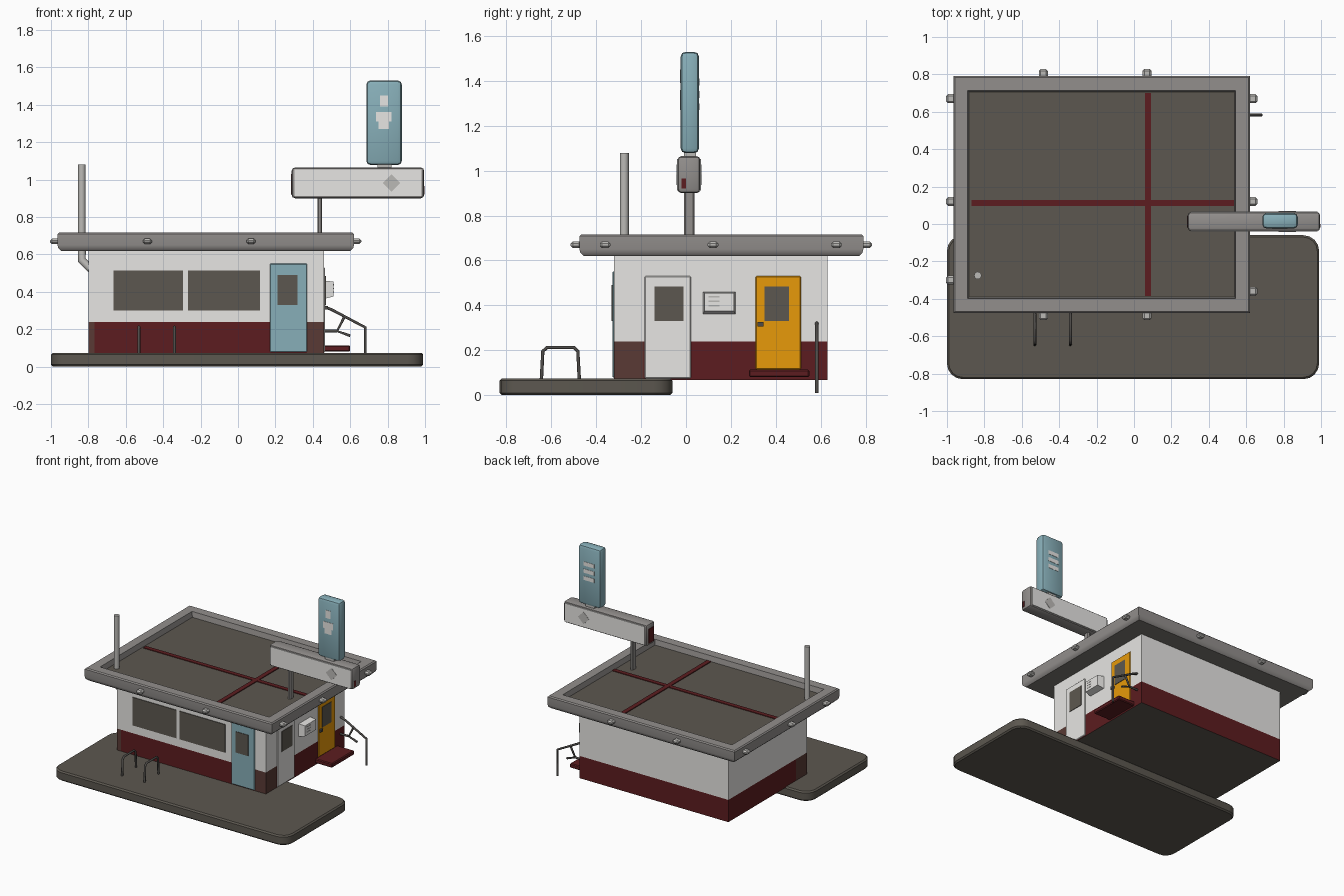
import bpy, bmesh, math

if "Cube" in bpy.data.objects:
    bpy.data.objects.remove(bpy.data.objects["Cube"])


def mat(name, *rgb):
    m = bpy.data.materials.new(name)
    m.diffuse_color = (*rgb, 1)
    m.use_nodes = True
    m.node_tree.nodes["Principled BSDF"].inputs["Base Color"].default_value = m.diffuse_color
    return m


WHITE = mat("white_paint", 0.80, 0.79, 0.77)
TRIM = mat("grey_trim", 0.29, 0.275, 0.265)
TAR = mat("dark_concrete", 0.108, 0.097, 0.08)
EAVE = mat("eave_grey", 0.20, 0.187, 0.17)
RED = mat("dark_red", 0.107, 0.012, 0.014)
BROWN = mat("worn_brown", 0.10, 0.042, 0.035)
BLUE = mat("pale_blue", 0.245, 0.43, 0.485)
YELLOW = mat("amber", 0.80, 0.32, 0.003)
METAL = mat("light_metal", 0.50, 0.49, 0.47)
DARK = mat("dark_metal", 0.075, 0.07, 0.065)


def finish(name, bm, *mats):
    bmesh.ops.recalc_face_normals(bm, faces=bm.faces)
    me = bpy.data.meshes.new(name)
    bm.to_mesh(me)
    bm.free()
    for m in mats:
        me.materials.append(m)
    ob = bpy.data.objects.new(name, me)
    bpy.context.collection.objects.link(ob)
    return ob


def cube(lo, hi):
    bm = bmesh.new()
    bmesh.ops.create_cube(bm, size=1)
    for v in bm.verts:
        v.co = [(a + b) / 2 + c * (b - a) for a, b, c in zip(lo, hi, v.co)]
    return bm


def box(name, lo, hi, m, bevel=0, segs=2):
    bm = cube(lo, hi)
    if bevel:
        bmesh.ops.bevel(bm, geom=bm.edges[:], offset=bevel, segments=segs,
                        affect='EDGES', profile=0.5)
    return finish(name, bm, m)


def tube(name, pts, r, m, sides=10):
    cu = bpy.data.curves.new(name, 'CURVE')
    cu.dimensions = '3D'
    cu.bevel_depth = r
    cu.bevel_resolution = max(0, sides // 2 - 2)
    cu.use_fill_caps = True
    sp = cu.splines.new('POLY')
    sp.points.add(len(pts) - 1)
    for p, co in zip(sp.points, pts):
        p.co = (*co, 1)
    cu.materials.append(m)
    ob = bpy.data.objects.new(name, cu)
    bpy.context.collection.objects.link(ob)
    return ob


# Pavement slab with rounded corners
bm = cube((-1, -0.83, 0), (0.99, -0.06, 0.074))
upright = [e for e in bm.edges if abs(e.verts[0].co.z - e.verts[1].co.z) > 0.05]
bmesh.ops.bevel(bm, geom=upright, offset=0.085, segments=4, affect='EDGES', profile=0.5)
rim = [e for e in bm.edges if abs(e.verts[0].co.z - e.verts[1].co.z) < 0.01]
bmesh.ops.bevel(bm, geom=rim, offset=0.01, segments=1, affect='EDGES')
finish("pavement", bm, TAR)

# Building body: white above, red band below, brown front corners, dark floor
bm = cube((-0.80, -0.32, 0.068), (0.46, 0.63, 0.63))
for co, no in (((0, 0, 0.238), (0, 0, 1)), ((0, -0.19, 0), (0, 1, 0)),
               ((0.37, 0, 0), (1, 0, 0)), ((-0.768, 0, 0), (1, 0, 0))):
    bmesh.ops.bisect_plane(bm, geom=bm.verts[:] + bm.edges[:] + bm.faces[:],
                           plane_co=co, plane_no=no)
for f in bm.faces:
    c = f.calc_center_median()
    if c.z < 0.07:
        f.material_index = 3
    elif c.z < 0.238:
        corner = c.y < -0.19 and not -0.768 < c.x < 0.37
        f.material_index = 2 if corner else 1
finish("building_body", bm, WHITE, RED, BROWN, TAR)

# Roof: nested rectangular rings (inset, height) from the underside up to the sunken deck
RINGS = ((0.02, 0.619), (0.004, 0.634), (0, 0.65), (0, 0.708), (0.008, 0.716),
         (0.076, 0.716), (0.084, 0.676))
bm = bmesh.new()
loops = []
for d, z in RINGS:
    x0, x1, y0, y1 = -0.965 + d, 0.62 - d, -0.475 + d, 0.79 - d
    loops.append([bm.verts.new((x, y, z)) for x, y in ((x0, y0), (x1, y0), (x1, y1), (x0, y1))])
for a, b in zip(loops, loops[1:]):
    for i in range(4):
        j = (i + 1) % 4
        bm.faces.new((a[i], a[j], b[j], b[i]))
for cap, idx in ((loops[0], 2), (loops[-1], 1)):
    bm.faces.new(cap).material_index = idx
finish("roof", bm, TRIM, TAR, EAVE)

# Red seams crossing on the roof deck
box("roof_seam_long", (-0.868, 0.095, 0.67), (0.535, 0.128, 0.681), RED)
box("roof_seam_short", (0.058, -0.385, 0.67), (0.092, 0.70, 0.682), RED)

# Small lamps around the eaves
lamps = [(-0.98, y) for y in (0.67, 0.12, -0.30)] + [(0.635, y) for y in (0.67, 0.12, -0.36)]
lamps += [(x, y) for x in (-0.485, 0.07) for y in (0.805, -0.49)]
for x, y in lamps:
    box("eave_lamp", (x - 0.024, y - 0.024, 0.655), (x + 0.024, y + 0.024, 0.685), METAL, 0.01, 1)

# Front windows and blue front door
for x0, x1 in ((-0.665, -0.295), (-0.268, 0.117)):
    box("front_window", (x0, -0.325, 0.30), (x1, -0.317, 0.515), TAR)
box("front_door", (0.17, -0.328, 0.078), (0.37, -0.31, 0.55), BLUE, 0.004, 1)
box("front_door_window", (0.21, -0.332, 0.33), (0.318, -0.325, 0.49), TAR)

# Side doors
box("white_side_door", (0.45, -0.185, 0.075), (0.466, 0.022, 0.53), WHITE, 0.004, 1)
box("white_door_window", (0.463, -0.14, 0.33), (0.470, -0.012, 0.485), TAR)
box("amber_side_door", (0.45, 0.31, 0.115), (0.466, 0.512, 0.53), YELLOW, 0.004, 1)
box("amber_door_window", (0.463, 0.35, 0.33), (0.470, 0.46, 0.485), TAR)
box("amber_door_handle", (0.46, 0.318, 0.305), (0.48, 0.345, 0.325), DARK)

# Wall vent with slats
bm = cube((0.45, 0.075, 0.36), (0.51, 0.222, 0.46))
for v in bm.verts:
    if v.co.x > 0.5:
        v.co.y += 0.008 if v.co.y < 0.1 else -0.008
        v.co.z += 0.015 if v.co.z < 0.4 else -0.005
finish("wall_vent", bm, WHITE)
for z in (0.395, 0.415, 0.435):
    box("wall_vent_slat", (0.508, 0.10, z), (0.512, 0.15, z + 0.006), METAL)

# Side step with handrail
box("side_step", (0.45, 0.28, 0.08), (0.60, 0.55, 0.113), RED, 0.006, 1)
ry = 0.583
tube("handrail", [(0.46, ry, 0.32), (0.50, ry, 0.305), (0.68, ry, 0.21), (0.68, ry, 0.01)], 0.008, DARK)
tube("handrail_brace", [(0.57, ry, 0.268), (0.53, ry, 0.19), (0.60, ry, 0.165)], 0.008, DARK)
tube("handrail_lower_bar", [(0.46, ry, 0.19), (0.53, ry, 0.19)], 0.008, DARK)

# Bike racks on the pavement
for x in (-0.53, -0.34):
    tube("bike_rack", [(x, -0.645, 0.06), (x, -0.638, 0.195), (x, -0.62, 0.212),
                       (x, -0.50, 0.212), (x, -0.482, 0.195), (x, -0.475, 0.06)], 0.008, DARK)

# Chimney pipe with elbow into the wall
tube("chimney", [(-0.835, -0.275, 0.56), (-0.835, -0.275, 1.08)], 0.02, METAL, 12)
tube("chimney_elbow", [(-0.835, -0.28, 0.63), (-0.835, -0.285, 0.57), (-0.785, -0.295, 0.52)],
     0.022, METAL, 12)

# Flat sign pole and grey sign box with pale panels
box("sign_pole", (0.425, -0.008, 0.66), (0.449, 0.038, 0.93), TRIM, 0.006, 1)
box("sign_box", (0.287, -0.038, 0.90), (0.995, 0.064, 1.065), TRIM, 0.018, 2)
# Red patches on the sign box ends
box("sign_left_patch", (0.283, -0.018, 0.92), (0.29, 0.044, 1.03), RED)
box("sign_right_patch", (0.99, -0.02, 0.92), (0.998, 0.0, 0.965), RED)
for y in (-0.038, 0.064):
    box("sign_panel", (0.303, y - 0.003, 0.912), (0.98, y + 0.003, 1.053), WHITE)
    # Diamond ornament
    d = box("sign_diamond", (-0.033, -0.003, -0.033), (0.033, 0.003, 0.033), METAL)
    d.rotation_euler.y = math.radians(45)
    d.location = (0.82, y + (0.002 if y > 0 else -0.002), 0.982)

# Upright blue sign with a pale motif on both faces
box("upright_sign_neck", (0.745, -0.01, 1.05), (0.82, 0.045, 1.10), METAL)
box("upright_sign", (0.686, -0.024, 1.078), (0.876, 0.058, 1.53), BLUE, 0.022, 2)
# Cup shape in front, stacked bars behind
for w, z0, z1 in ((0.022, 1.39, 1.45), (0.042, 1.31, 1.36), (0.028, 1.27, 1.31)):
    box("front_motif", (0.78 - w, -0.026, z0), (0.78 + w, -0.02, z1), WHITE)
for z in (1.27, 1.325, 1.38):
    box("back_motif", (0.735, 0.054, z), (0.825, 0.06, z + 0.03), WHITE)

# Soft shading on the rounded parts
for ob in bpy.context.collection.objects:
    ob.select_set(ob.type == 'MESH')
bpy.context.view_layer.objects.active = bpy.data.objects["pavement"]
bpy.ops.object.shade_smooth_by_angle(angle=math.radians(35))
